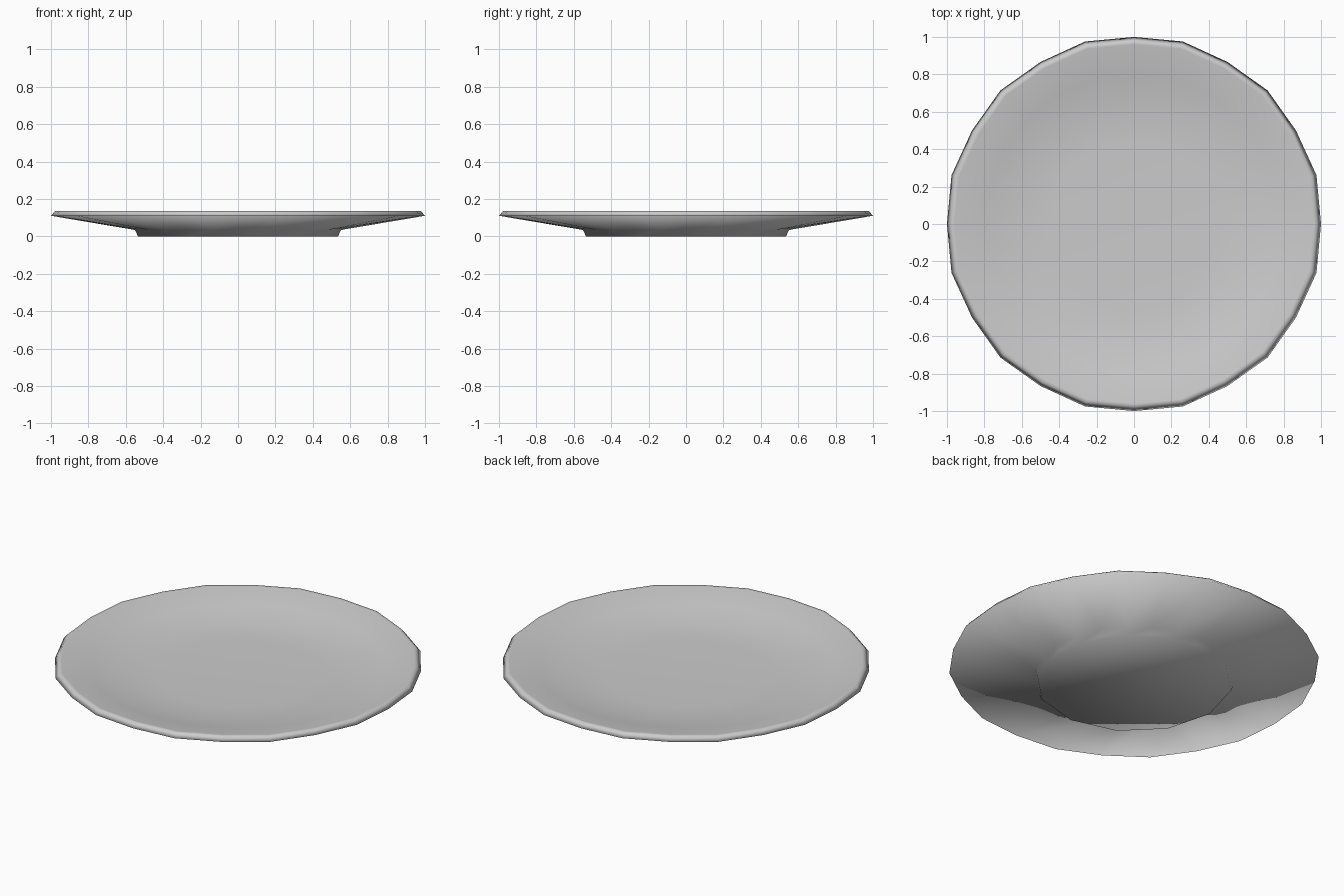
import bpy, bmesh
from math import sin, cos, pi

if "Cube" in bpy.data.objects:
    bpy.data.objects.remove(bpy.data.objects["Cube"])

N = 24
# (radius, height, radius factor on odd corners); cos(15 deg) makes a 12-sided ring
C = cos(pi / 12)
PROFILE = [
    (0.535, 0.0, C),      # foot bottom
    (0.550, 0.034, C),    # foot top
    (1.000, 0.110, 1.01), # outer rim
    (0.977, 0.136, 1.01), # rim lip
    (0.960, 0.135, 1.01), # inner lip
    (0.800, 0.098, 1.0),  # sloping wall
    (0.620, 0.067, 0.99), # floor edge
    (0.450, 0.060, 0.99), # floor
]

bm = bmesh.new()
rings = []
for r, z, odd in PROFILE:
    ring = []
    for i in range(N):
        a = 2 * pi * i / N
        rad = r * (odd if i % 2 else 1)
        ring.append(bm.verts.new((rad * cos(a), rad * sin(a), z)))
    rings.append(ring)

# Walls between rings
for lo, hi in zip(rings, rings[1:]):
    for i in range(N):
        j = (i + 1) % N
        bm.faces.new((lo[i], lo[j], hi[j], hi[i]))

# Underside of the foot and eating surface
bm.faces.new(rings[0][::-1])
bm.faces.new(rings[-1])
bmesh.ops.recalc_face_normals(bm, faces=bm.faces)
for f in bm.faces:
    f.smooth = True

mesh = bpy.data.meshes.new("plate")
bm.to_mesh(mesh)
bm.free()
plate = bpy.data.objects.new("plate", mesh)
bpy.context.collection.objects.link(plate)
